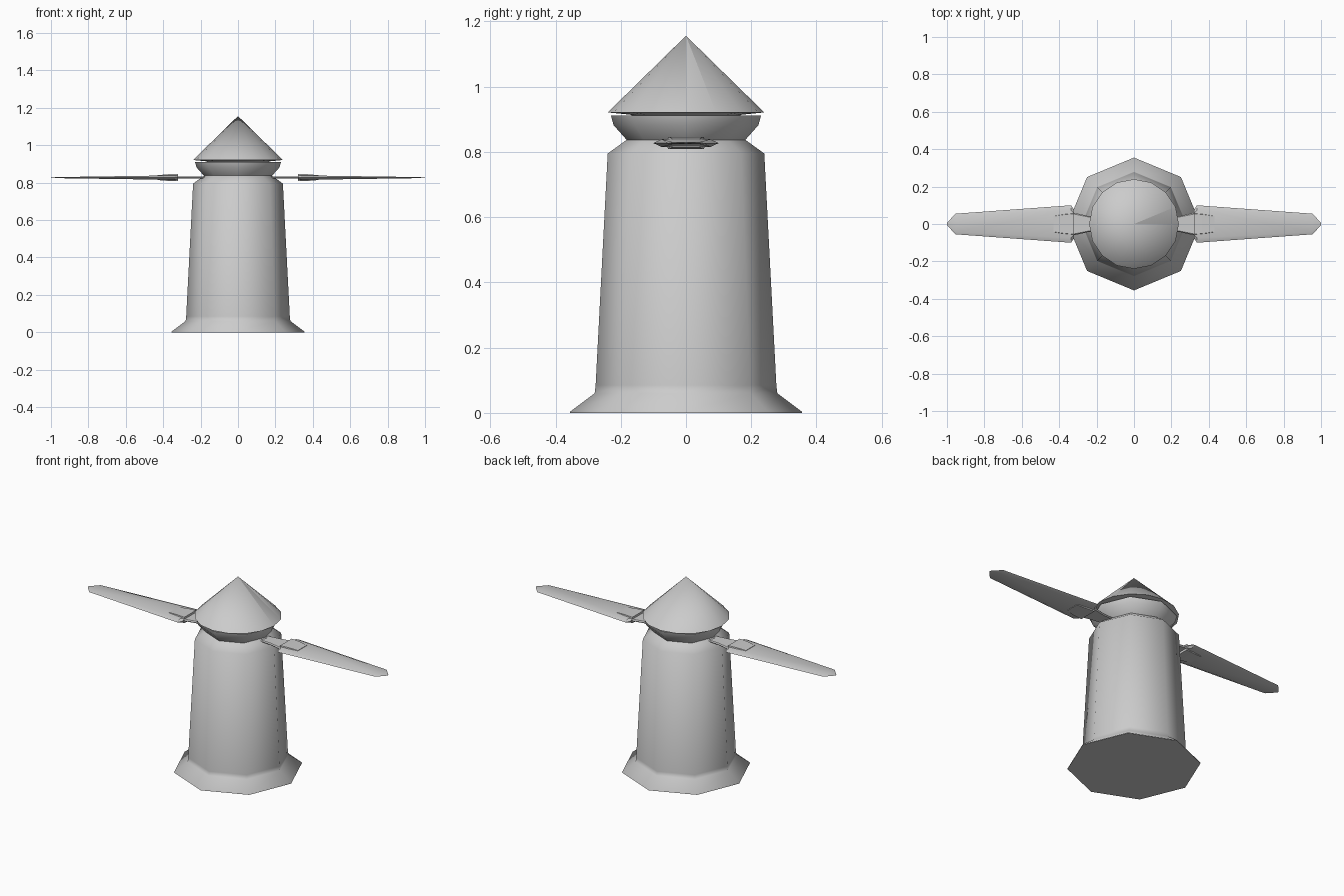
import bpy, bmesh, math

if "Cube" in bpy.data.objects:
    bpy.data.objects.remove(bpy.data.objects["Cube"], do_unlink=True)

GREY = (0.6, 0.6, 0.6, 1.0)
stone = bpy.data.materials.new("light grey")
stone.use_nodes = True
stone.diffuse_color = GREY
stone.node_tree.nodes["Principled BSDF"].inputs["Base Color"].default_value = GREY


def loft(name, rings, smooth_angle):
    """Skin a list of equal-length point rings and cap both ends."""
    bm = bmesh.new()
    loops = [[bm.verts.new(p) for p in ring] for ring in rings]
    n = len(loops[0])
    for a, b in zip(loops, loops[1:]):
        for i in range(n):
            j = (i + 1) % n
            bm.faces.new((a[i], a[j], b[j], b[i]))
    bm.faces.new(loops[0][::-1])
    bm.faces.new(loops[-1])
    bmesh.ops.remove_doubles(bm, verts=bm.verts, dist=0.0002)
    bmesh.ops.recalc_face_normals(bm, faces=bm.faces)
    mesh = bpy.data.meshes.new(name)
    bm.to_mesh(mesh)
    bm.free()
    mesh.materials.append(stone)
    obj = bpy.data.objects.new(name, mesh)
    bpy.context.collection.objects.link(obj)
    bpy.ops.object.select_all(action='DESELECT')
    obj.select_set(True)
    bpy.context.view_layer.objects.active = obj
    bpy.ops.object.shade_smooth_by_angle(angle=math.radians(smooth_angle))
    return obj


def turned(name, profile, sides, smooth_angle):
    """Revolve (radius, z) points around the vertical axis."""
    step = 2 * math.pi / sides
    rings = [[(r * math.cos(i * step), r * math.sin(i * step), z)
              for i in range(sides)] for r, z in profile]
    return loft(name, rings, smooth_angle)


def arm_part(name, sections):
    """Six-sided flat bar along x, mirrored to the other side.
    Sections are (x, half width, half thickness, flat half width)."""
    z = 0.827
    rings = [[(x, w, z), (x, f, z + t), (x, -f, z + t),
              (x, -w, z), (x, -f, z - t), (x, f, z - t)]
             for x, w, t, f in sections]
    obj = loft(name, rings, 25)
    obj.modifiers.new("Mirror", 'MIRROR').use_axis[0] = True
    return obj


# Octagonal tower with flared foot, pinched neck and collar
turned("tower", [(0.355, 0.0), (0.355, 0.004), (0.28, 0.06), (0.277, 0.085),
                 (0.24, 0.795), (0.182, 0.837), (0.222, 0.882),
                 (0.23, 0.911)], 8, 65)

# Conical roof resting on the collar with a shallow underside
turned("roof", [(0.16, 0.909), (0.17, 0.914), (0.24, 0.921),
                (0.0001, 1.156)], 16, 60)

# Flat blades tapering to a point
arm_part("blades", [(0.32, 0.075, 0.010, 0.055), (0.337, 0.1, 0.012, 0.075),
                    (0.955, 0.055, 0.003, 0.042), (1.0, 0.006, 0.001, 0.004)])

# Thin stems joining the blades to the neck
arm_part("stems", [(0.15, 0.035, 0.005, 0.03), (0.245, 0.043, 0.006, 0.038),
                   (0.33, 0.062, 0.006, 0.055)])

# Thick clamps over the blade roots
arm_part("clamps", [(0.32, 0.06, 0.018, 0.055), (0.375, 0.054, 0.018, 0.050),
                    (0.43, 0.046, 0.013, 0.042)])
